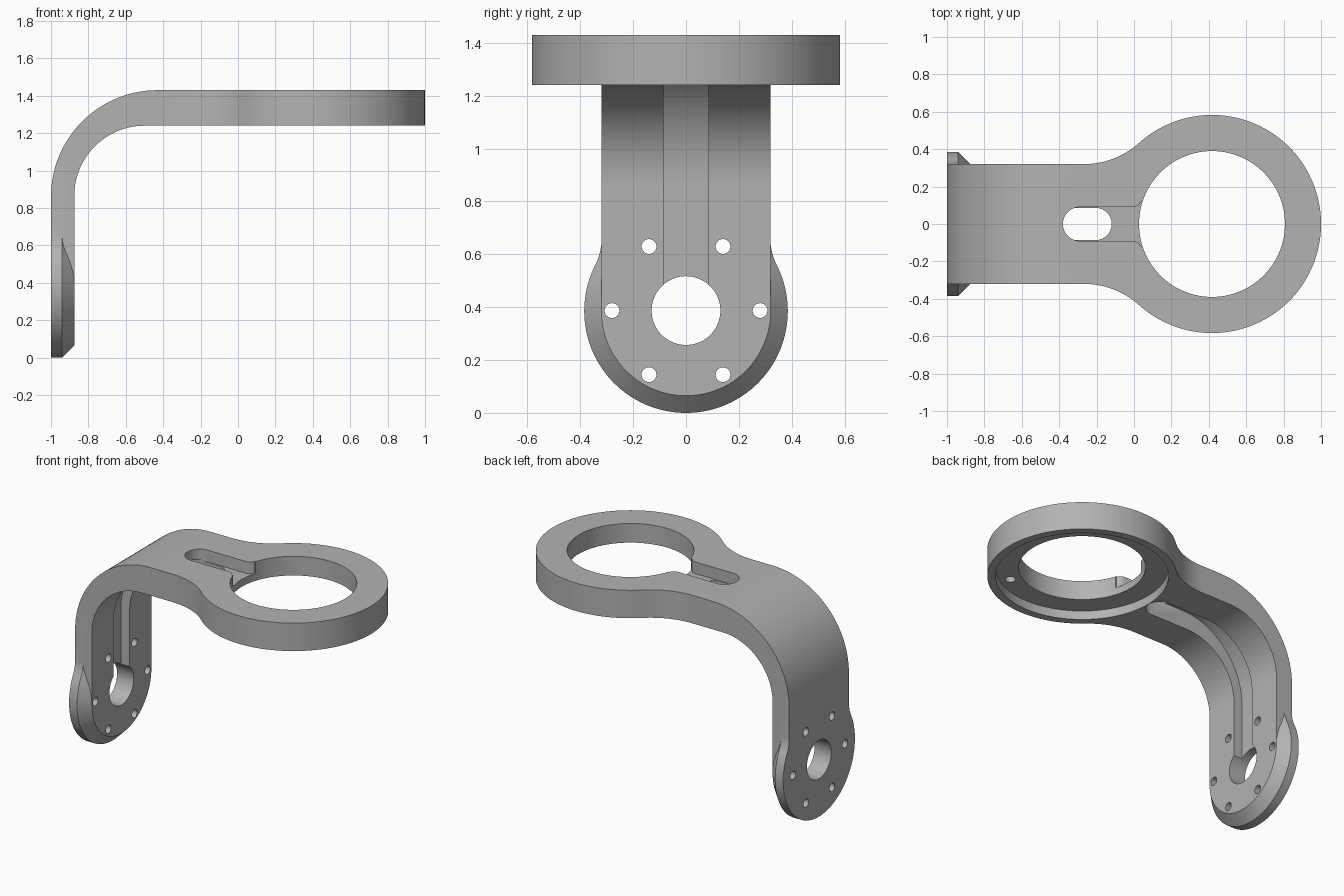
import bpy, bmesh
from math import sin, cos, pi, atan2, radians

if "Cube" in bpy.data.objects:
    bpy.data.objects.remove(bpy.data.objects["Cube"])


def loft(name, rings):
    """Closed solid through matching rings of 3D points."""
    bm = bmesh.new()
    vs = [[bm.verts.new(p) for p in ring] for ring in rings]
    n = len(vs[0])
    for a, b in zip(vs, vs[1:]):
        for i in range(n):
            j = (i + 1) % n
            bm.faces.new((a[i], a[j], b[j], b[i]))
    bm.faces.new(vs[0])
    bm.faces.new(vs[-1])
    bmesh.ops.recalc_face_normals(bm, faces=bm.faces)
    me = bpy.data.meshes.new(name)
    bm.to_mesh(me)
    bm.free()
    ob = bpy.data.objects.new(name, me)
    bpy.context.collection.objects.link(ob)
    return ob


def prism(name, pts, axis, lo, hi):
    """Extrude a 2D outline along x (pts = y,z), y (x,z) or z (x,y)."""
    put = {'x': lambda p, t: (t, p[0], p[1]),
           'y': lambda p, t: (p[0], t, p[1]),
           'z': lambda p, t: (p[0], p[1], t)}[axis]
    return loft(name, [[put(p, t) for p in pts] for t in (lo, hi)])


def arc(cx, cy, rx, ry, a0, a1, n):
    return [(cx + rx * cos(a0 + (a1 - a0) * i / n),
             cy + ry * sin(a0 + (a1 - a0) * i / n)) for i in range(n + 1)]


def circle(cx, cy, r, n=96):
    return arc(cx, cy, r, r, 0, 2 * pi, n)[:-1]


def keyhole(w, r, length, inset=0.0, tail=None):
    """Round end at the origin blending by a fillet into a strap towards -u."""
    f = (length ** 2 + w ** 2 - r ** 2) / (2 * (r - w))
    a = atan2(w + f, length)
    half = [(tail, w)] if tail else []
    half += arc(-length, w + f, f + inset, f + inset, -pi / 2, -a, 20)
    half += arc(0, 0, r - inset, r - inset, pi - a, 0, 60)[1:]
    return half + [(u, -v) for u, v in half[-2::-1]]


def boolean(ob, other, op='DIFFERENCE'):
    m = ob.modifiers.new(op, 'BOOLEAN')
    m.operation, m.object, m.solver = op, other, 'EXACT'
    bpy.context.view_layer.objects.active = ob
    bpy.ops.object.modifier_apply(modifier=m.name)
    bpy.data.objects.remove(other, do_unlink=True)


RING_X, HOLE_Z = 0.417, 0.387

# Bent strap: side profile intersected with the plan outline
side = [(-1, 0.39)] + arc(-0.43, 0.86, 0.57, 0.57, pi, pi / 2, 32) + [(1.2, 1.43), (1.2, 1.24)]
side += arc(-0.5, 0.865, 0.375, 0.375, pi / 2, pi, 32) + [(-0.875, 0.39)]
bracket = prism("bent_ring_bracket", side, 'y', -0.7, 0.7)
plan = [(RING_X + u, v) for u, v in keyhole(0.32, 0.583, 0.687, tail=-1.6)]
boolean(bracket, prism("plan_outline", plan, 'z', -0.2, 2), 'INTERSECT')

# Round mounting flange with a chamfered inner rim
rings = [[(x, v, 0.385 - u) for u, v in keyhole(0.319, 0.385, 0.275, d)]
         for x, d in ((-1, 0), (-0.94, 0), (-0.875, 0.065))]
boolean(bracket, loft("mounting_flange", rings), 'UNION')

# Flange centre hole and six bolt holes
boolean(bracket, prism("centre_hole", circle(0, HOLE_Z, 0.13), 'x', -1.2, -0.7))
for i in range(6):
    a = i * pi / 3
    pts = circle(0.28 * cos(a), HOLE_Z + 0.28 * sin(a), 0.028, 32)
    boolean(bracket, prism("bolt_hole", pts, 'x', -1.2, -0.7))

# Ring opening, underside recess and small blind hole in the recess
boolean(bracket, prism("ring_hole", circle(RING_X, 0, 0.39, 128), 'z', 1, 1.6))
boolean(bracket, prism("ring_recess", circle(RING_X, 0, 0.532, 128), 'z', 1.1, 1.3))
a = radians(-58)
pts = circle(RING_X + 0.465 * cos(a), 0.465 * sin(a), 0.032, 32)
boolean(bracket, prism("blind_hole", pts, 'z', 1.15, 1.37))

# Cable groove along the inner face, with a rounded end
groove = [(-0.94, 0.39)] + arc(-0.47, 0.865, 0.47, 0.495, pi, pi / 2, 32)
groove += [(-0.205, 1.36), (-0.205, 1.18)]
groove += arc(-0.47, 0.865, 0.35, 0.315, pi / 2, pi, 32) + [(-0.82, 0.39)]
boolean(bracket, prism("cable_groove", groove, 'y', -0.086, 0.086))
boolean(bracket, prism("groove_end", circle(-0.205, 0, 0.086, 64), 'z', 1.17, 1.3601))

# Cable slot in the top face, opening into the ring
slot = arc(-0.29, 0, 0.09, 0.09, pi / 2, 3 * pi / 2, 32)
flare = [(0.0, -0.09), (0.02, -0.097), (0.04, -0.12), (0.2, -0.12)]
slot += flare + [(x, -y) for x, y in reversed(flare)]
boolean(bracket, prism("cable_slot", slot, 'z', 1.35, 1.6))

# Finish: one grey colour, smooth curves with sharp edges
grey = bpy.data.materials.new("plain_grey")
grey.diffuse_color = (0.45, 0.45, 0.45, 1)
grey.use_nodes = True
grey.node_tree.nodes["Principled BSDF"].inputs["Base Color"].default_value = grey.diffuse_color
bracket.data.materials.clear()
bracket.data.materials.append(grey)
for p in bracket.data.polygons:
    p.material_index = 0
bpy.ops.object.select_all(action='DESELECT')
bracket.select_set(True)
bpy.context.view_layer.objects.active = bracket
bpy.ops.object.shade_smooth_by_angle(angle=radians(30))
